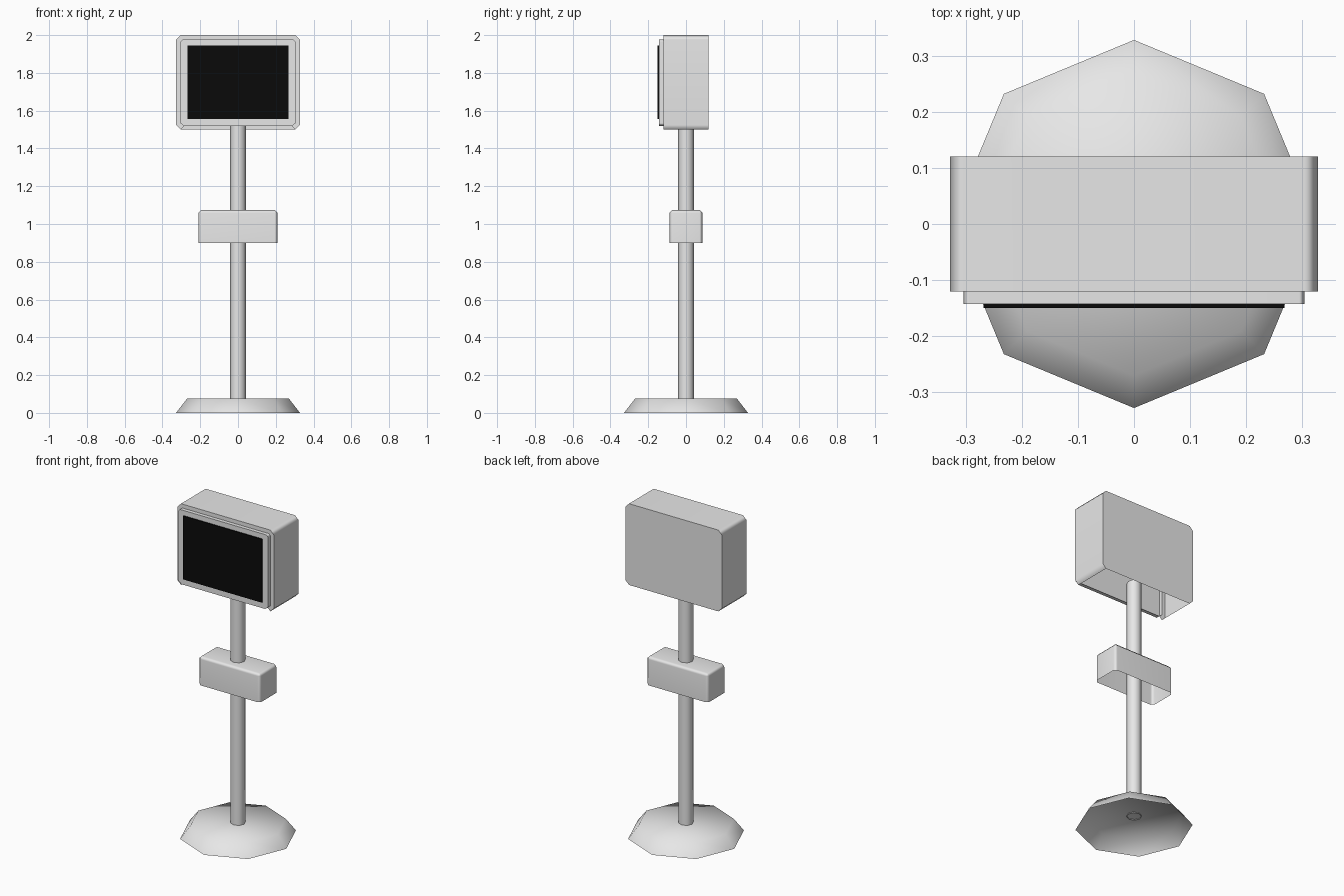
import bpy, bmesh, math
from mathutils import Vector

if "Cube" in bpy.data.objects:
    bpy.data.objects.remove(bpy.data.objects["Cube"])


def material(name, value):
    m = bpy.data.materials.new(name)
    m.diffuse_color = (value, value, value, 1)
    m.use_nodes = True
    m.node_tree.nodes["Principled BSDF"].inputs["Base Color"].default_value = m.diffuse_color
    return m


GREY = material("light_grey", 0.8)
BLACK = material("screen_black", 0.003)


def finish(name, bm, mat, angle=None):
    me = bpy.data.meshes.new(name)
    bm.to_mesh(me)
    bm.free()
    ob = bpy.data.objects.new(name, me)
    bpy.context.collection.objects.link(ob)
    me.materials.append(mat)
    if angle:
        bpy.ops.object.select_all(action='DESELECT')
        ob.select_set(True)
        bpy.context.view_layer.objects.active = ob
        bpy.ops.object.shade_smooth_by_angle(angle=math.radians(angle))
    return ob


def box(lo, hi):
    bm = bmesh.new()
    bmesh.ops.create_cube(bm, size=1)
    lo, hi = Vector(lo), Vector(hi)
    for v in bm.verts:
        v.co = (lo + hi) / 2 + v.co * (hi - lo)
    return bm


def bevel(bm, width, rule):
    edges = [e for e in bm.edges if rule(e)]
    bmesh.ops.bevel(bm, geom=edges, offset=width, segments=1,
                    affect='EDGES', profile=0.5)
    bm.normal_update()


def open_bottom(bm):
    bm.normal_update()
    faces = [f for f in bm.faces if f.normal.z < -0.99]
    bmesh.ops.delete(bm, geom=faces, context='FACES')


def weighted(ob):
    ob.modifiers.new("weighted", 'WEIGHTED_NORMAL').keep_sharp = True


def tube(r1, r2, z1, z2, sides):
    bm = bmesh.new()
    bmesh.ops.create_cone(bm, cap_ends=True, segments=sides,
                          radius1=r1, radius2=r2, depth=z2 - z1)
    bmesh.ops.translate(bm, verts=bm.verts, vec=(0, 0, (z1 + z2) / 2))
    open_bottom(bm)
    return bm


# Flared eight-sided foot and pole
finish("base", tube(0.328, 0.27, 0, 0.075, 8), GREY, 80)
finish("pole", tube(0.042, 0.042, 0.07, 1.57, 8), GREY, 60)

# Small box on the pole: all edges bevelled except the open bottom rim
bm = box((-0.21, -0.088, 0.9), (0.21, 0.088, 1.075))
bevel(bm, 0.016, lambda e: max(v.co.z for v in e.verts) > 1)
open_bottom(bm)
weighted(finish("pole_box", bm, GREY, 60))

# Display housing: bevelled along its depth, with a raised front panel
bm = box((-0.328, -0.12, 1.5), (0.328, 0.12, 2.0))
bevel(bm, 0.024, lambda e: abs(e.verts[0].co.y - e.verts[1].co.y) > 0.1)
open_bottom(bm)
front = next(f for f in bm.faces if f.normal.y < -0.99)
bmesh.ops.inset_region(bm, faces=[front], thickness=0.026)
rim = bmesh.ops.extrude_face_region(bm, geom=[front])
bmesh.ops.translate(bm, vec=(0, -0.023, 0),
                    verts=[g for g in rim['geom'] if isinstance(g, bmesh.types.BMVert)])
if front.is_valid:
    bmesh.ops.delete(bm, geom=[front], context='FACES')
weighted(finish("display_housing", bm, GREY, 60))

# Thin black screen
finish("screen", box((-0.268, -0.15, 1.555), (0.268, -0.143, 1.945)), BLACK)
